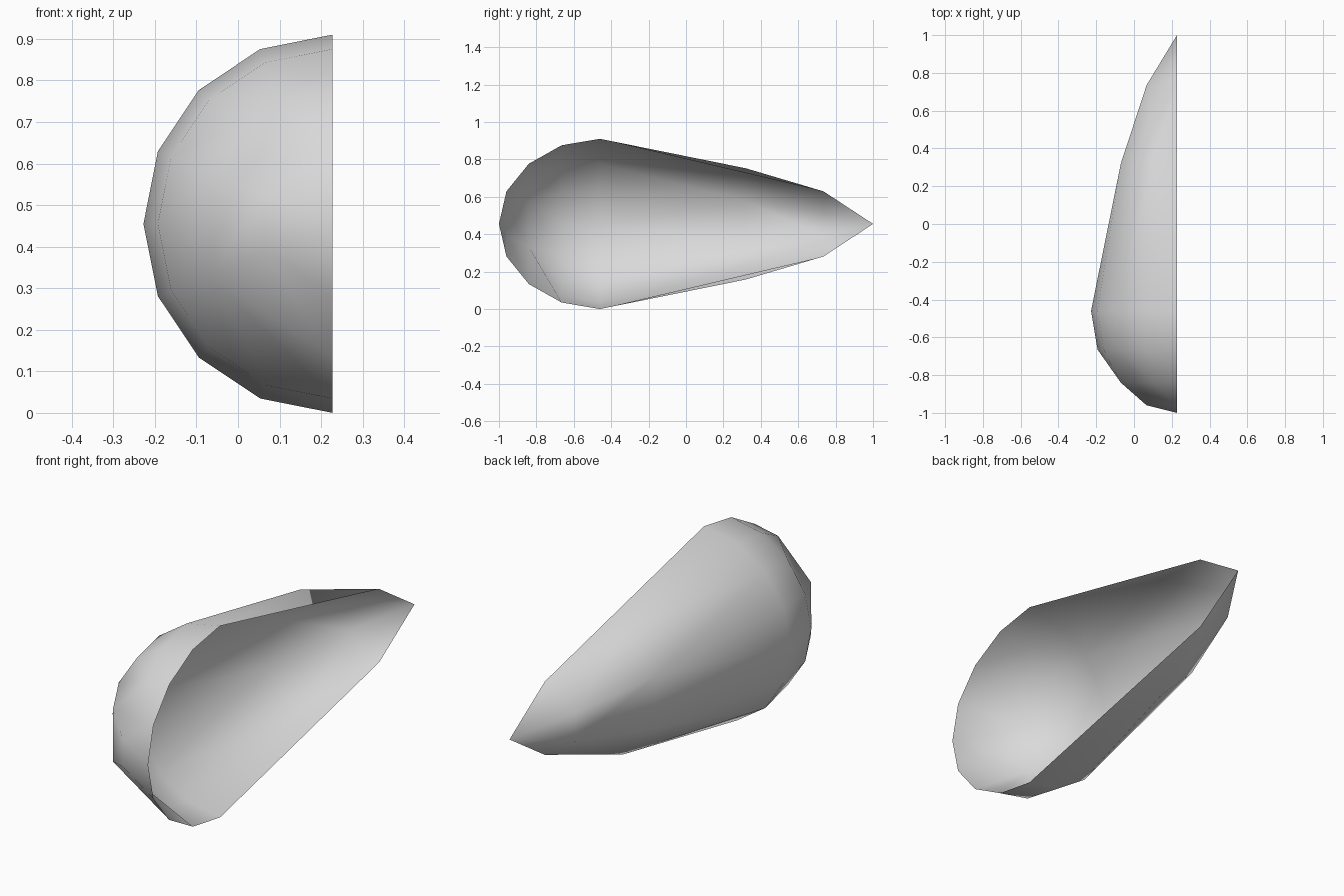
import bpy, bmesh, math

cube = bpy.data.objects.get("Cube")
if cube:
    bpy.data.objects.remove(cube, do_unlink=True)

R = 0.455          # largest radius of the half teardrop
RIM_X = R / 2      # plane of the open rim
STEP = math.pi / 8
FULL = list(range(9))

# Rings along the body: (y, radius in eighths of a quarter-turn sine, angle steps kept)
RINGS = [
    (-0.96, 1, [0, 3, 5, 8]),
    (-0.84, 2, [0, 1, 3, 5, 8]),
    (-0.665, 3, FULL),
    (-0.46, 4, FULL),
    (0.32, 2, [1, 3, 5, 7]),
    (0.735, 1, [0, 3, 5, 8]),
]


def zip_rings(bm, a, b):
    """Fill the strip between two lists of (step, vertex)."""
    i = j = 0
    while i < len(a) - 1 or j < len(b) - 1:
        na = a[i + 1][0] if i < len(a) - 1 else 99
        nb = b[j + 1][0] if j < len(b) - 1 else 99
        face = [a[i][1]]
        if na <= nb:
            i += 1
            face.append(a[i][1])
        old = b[j][1]
        if nb <= na:
            j += 1
            face.append(b[j][1])
        face.append(old)
        bm.faces.new(face)


bm = bmesh.new()
rings = []
for y, k, steps in RINGS:
    r = R * math.sin(k * STEP)
    rings.append([(s, bm.verts.new((RIM_X - r * math.sin(s * STEP), y,
                                    R + r * math.cos(s * STEP)))) for s in steps])

# Body strips, then the two rim flaps on the tail
for a, b in zip(rings, rings[1:]):
    zip_rings(bm, a, b)
for end in (0, -1):
    bm.faces.new([rings[n][end][1] for n in (3, 4, 5)])

# Nose and tail points
for y, ring in ((-1, rings[0]), (1, rings[-1])):
    tip = bm.verts.new((RIM_X, y, R))
    for p, q in zip(ring, ring[1:]):
        bm.faces.new((p[1], q[1], tip))

# Outward normals: the shell bulges towards -x
bmesh.ops.recalc_face_normals(bm, faces=bm.faces[:])
if sum(f.normal.x * f.calc_area() for f in bm.faces) > 0:
    bmesh.ops.reverse_faces(bm, faces=bm.faces[:])

mesh = bpy.data.meshes.new("half_teardrop_shell")
bm.to_mesh(mesh)
bm.free()
for p in mesh.polygons:
    p.use_smooth = True

grey = bpy.data.materials.new("light_grey")
grey.use_nodes = True
colour = (0.7, 0.7, 0.7, 1)
grey.diffuse_color = colour
grey.node_tree.nodes["Principled BSDF"].inputs["Base Color"].default_value = colour
mesh.materials.append(grey)

shell = bpy.data.objects.new("half_teardrop_shell", mesh)
bpy.context.collection.objects.link(shell)
